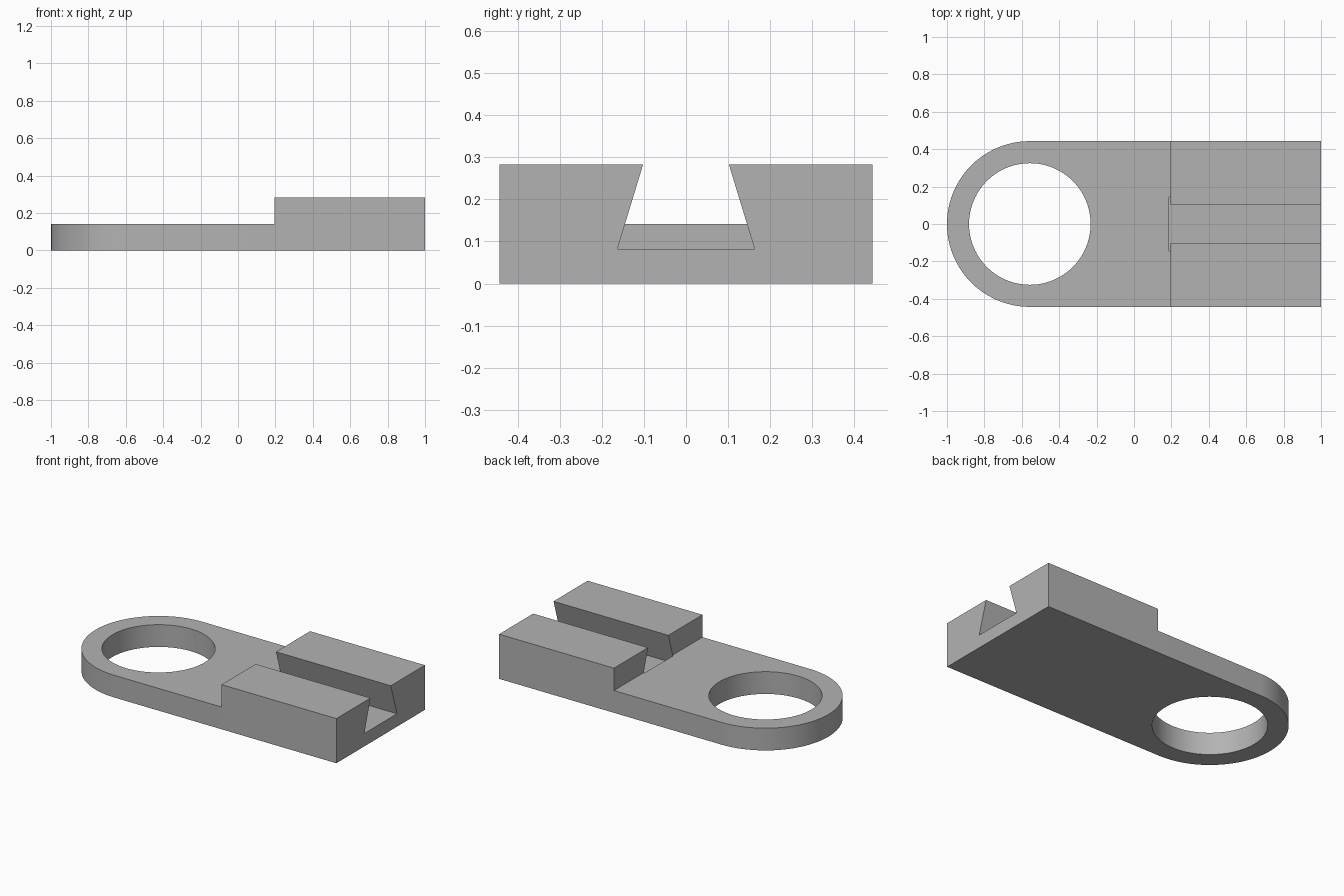
import bpy, bmesh
from math import sin, cos, pi
from mathutils import Vector

if "Cube" in bpy.data.objects:
    bpy.data.objects.remove(bpy.data.objects["Cube"], do_unlink=True)

HALF_W, EYE_X, HOLE_R = 0.443, -0.557, 0.325
PLATE_H, BLOCK_H, SLOT_Z = 0.141, 0.283, 0.082
STEP_X, SLOT_X = 0.195, 0.188

grey = bpy.data.materials.new("plain grey")
grey.use_nodes = True
colour = (0.45, 0.45, 0.45, 1)
grey.diffuse_color = colour
grey.node_tree.nodes["Principled BSDF"].inputs["Base Color"].default_value = colour


def prism(name, points, direction):
    """Extrude a closed outline of 3D points along a direction."""
    bm = bmesh.new()
    face = bm.faces.new([bm.verts.new(p) for p in points])
    result = bmesh.ops.extrude_face_region(bm, geom=[face], use_keep_orig=True)
    moved = [v for v in result["geom"] if isinstance(v, bmesh.types.BMVert)]
    bmesh.ops.translate(bm, verts=moved, vec=Vector(direction))
    bmesh.ops.recalc_face_normals(bm, faces=bm.faces)
    mesh = bpy.data.meshes.new(name)
    bm.to_mesh(mesh)
    bm.free()
    mesh.materials.append(grey)
    obj = bpy.data.objects.new(name, mesh)
    bpy.context.collection.objects.link(obj)
    return obj


def arc(radius, start, end, steps, z):
    angles = [start + (end - start) * i / steps for i in range(steps + 1)]
    return [(EYE_X + radius * cos(a), radius * sin(a), z) for a in angles]


def combine(target, other, operation):
    """Apply a boolean and discard the helper."""
    bpy.context.view_layer.objects.active = target
    mod = target.modifiers.new(operation, 'BOOLEAN')
    mod.operation, mod.object, mod.solver = operation, other, 'EXACT'
    bpy.ops.object.modifier_apply(modifier=mod.name)
    bpy.data.objects.remove(other, do_unlink=True)


# Plate with a rounded end
outline = arc(HALF_W, pi / 2, 3 * pi / 2, 48, 0) + [(STEP_X, -HALF_W, 0), (STEP_X, HALF_W, 0)]
bracket = prism("slotted_bracket", outline, (0, 0, PLATE_H))

# Raised block
block = prism("block", [(STEP_X, -HALF_W, 0), (STEP_X, HALF_W, 0),
                        (STEP_X, HALF_W, BLOCK_H), (STEP_X, -HALF_W, BLOCK_H)],
              (1 - STEP_X, 0, 0))
combine(bracket, block, 'UNION')

# Round through hole
hole = prism("hole_cutter", arc(HOLE_R, 0, 2 * pi, 96, -0.1)[:-1], (0, 0, 0.5))
combine(bracket, hole, 'DIFFERENCE')

# Dovetail slot, narrowing upwards past the top of the block
bottom, top = 0.163, 0.102
rise = 0.1
over = top - (bottom - top) * rise / (BLOCK_H - SLOT_Z)
slot = prism("slot_cutter", [(SLOT_X, -bottom, SLOT_Z), (SLOT_X, bottom, SLOT_Z),
                             (SLOT_X, over, BLOCK_H + rise), (SLOT_X, -over, BLOCK_H + rise)],
             (1, 0, 0))
combine(bracket, slot, 'DIFFERENCE')

# Smooth the curved walls, keep the edges crisp
bpy.ops.object.select_all(action='DESELECT')
bracket.select_set(True)
bpy.context.view_layer.objects.active = bracket
bpy.ops.object.shade_smooth_by_angle(angle=pi / 6)
